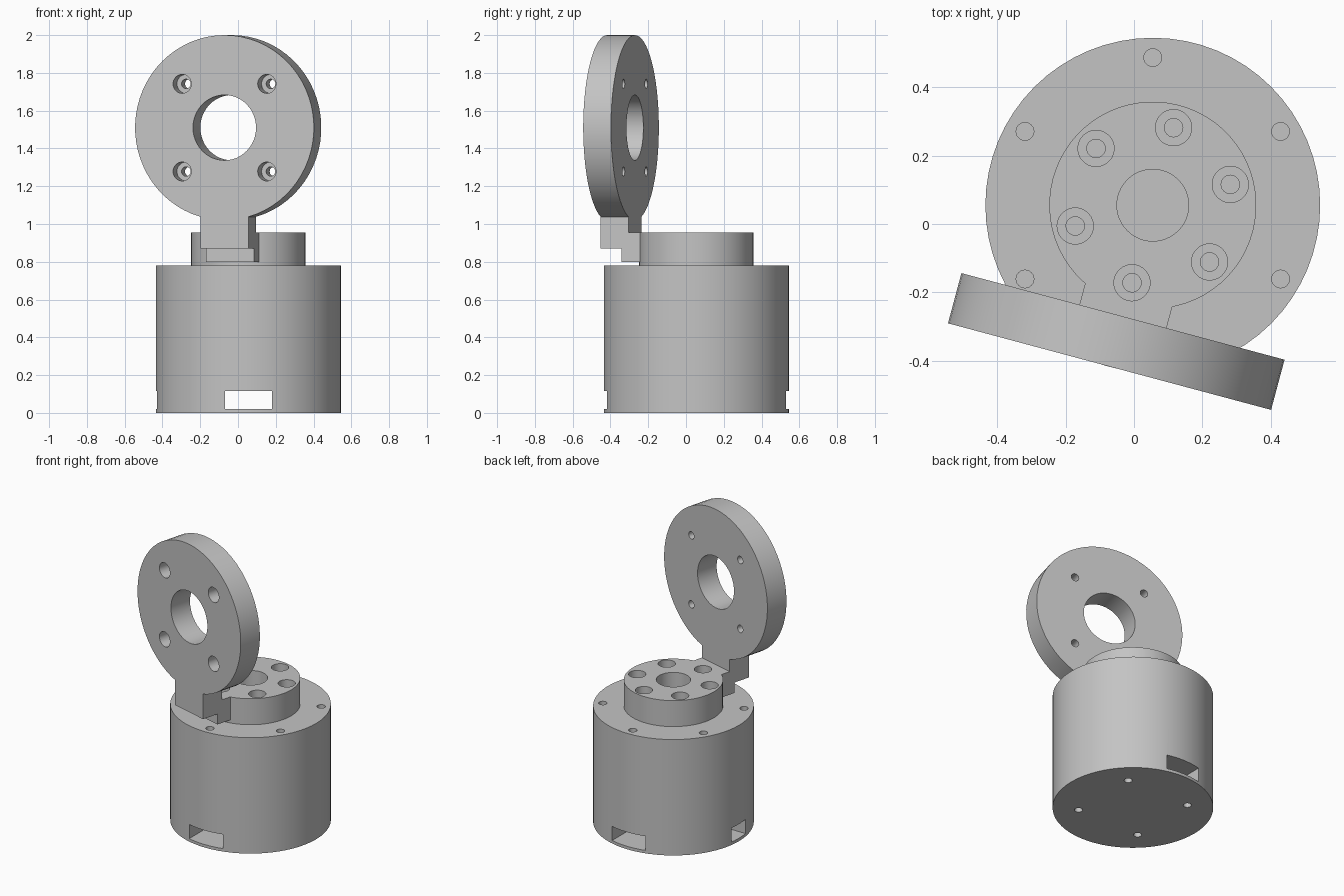
import bpy, bmesh
from math import radians, sin, cos, asin, pi
from mathutils import Matrix, Vector

if "Cube" in bpy.data.objects:
    bpy.data.objects.remove(bpy.data.objects["Cube"], do_unlink=True)

grey = bpy.data.materials.new("plain_grey")
grey.use_nodes = True
grey.diffuse_color = (0.55, 0.55, 0.55, 1)
grey.node_tree.nodes["Principled BSDF"].inputs["Base Color"].default_value = grey.diffuse_color

AXIS = 0.055          # motor axis offset in x and y
R = 0.49              # body and disc radius
TOP, HUB_TOP = 0.78, 0.955
DISC_Z = 1.51
FRONT, BACK = -0.489, -0.337   # disc faces, measured from the motor axis
HALF = 0.132          # half width of the bracket neck


def add_object(name, bm):
    bmesh.ops.recalc_face_normals(bm, faces=bm.faces)
    mesh = bpy.data.meshes.new(name)
    bm.to_mesh(mesh)
    bm.free()
    obj = bpy.data.objects.new(name, mesh)
    bpy.context.collection.objects.link(obj)
    return obj


def rod(name, r, x, y, z0, z1, segs=32):
    """Upright cylinder."""
    bm = bmesh.new()
    bmesh.ops.create_cone(bm, cap_ends=True, segments=segs, radius1=r, radius2=r,
                          depth=z1 - z0,
                          matrix=Matrix.Translation((x, y, (z0 + z1) / 2)))
    return add_object(name, bm)


def pin(name, r, x, z, y0, y1, segs=32):
    """Cylinder lying along y."""
    bm = bmesh.new()
    place = Matrix.Translation((x, (y0 + y1) / 2, z)) @ Matrix.Rotation(pi / 2, 4, 'X')
    bmesh.ops.create_cone(bm, cap_ends=True, segments=segs, radius1=r, radius2=r,
                          depth=y1 - y0, matrix=place)
    return add_object(name, bm)


def box(name, lo, hi):
    bm = bmesh.new()
    lo, hi = Vector(lo), Vector(hi)
    place = Matrix.Translation((lo + hi) / 2) @ Matrix.Diagonal((*(hi - lo), 1))
    bmesh.ops.create_cube(bm, size=1, matrix=place)
    return add_object(name, bm)


def combine(target, tool, operation='DIFFERENCE'):
    """Apply a boolean and remove the tool object."""
    tool.hide_render = True
    mod = target.modifiers.new("bool", 'BOOLEAN')
    mod.operation, mod.object, mod.solver = operation, tool, 'EXACT'
    bpy.context.view_layer.objects.active = target
    bpy.ops.object.modifier_apply(modifier=mod.name)
    bpy.data.objects.remove(tool, do_unlink=True)


def ring(count, radius, start):
    for k in range(count):
        a = radians(start) + 2 * pi * k / count
        yield radius * cos(a), radius * sin(a)


def finish(obj, turn=0):
    obj.location = (AXIS, AXIS, 0)
    obj.rotation_euler.z = radians(turn)
    obj.data.materials.clear()
    obj.data.materials.append(grey)
    bpy.ops.object.select_all(action='DESELECT')
    obj.select_set(True)
    bpy.context.view_layer.objects.active = obj
    bpy.ops.object.shade_smooth_by_angle(angle=radians(30))


# Motor body: top bore, cable slots, top and bottom screw holes
body = rod("motor_body", R, 0, 0, 0, TOP, 64)
combine(body, rod("bore", 0.105, 0, 0, 0.4, 1, 48))
combine(body, box("through_slot", (-0.125, -1, 0.02), (0.125, 1, 0.115)))
combine(body, box("side_slot", (-1, -0.075, 0.02), (0, 0.075, 0.115)))
for x, y in ring(6, 0.432, 90):
    combine(body, rod("hole", 0.026, x, y, TOP - 0.12, 1, 24))
for x, y in ring(4, 0.333, 45):
    combine(body, rod("hole", 0.025, x, y, -0.1, 0.1, 24))
finish(body)

# Rotating hub joined to the upright bracket by a short foot
bracket = rod("hub_and_bracket", 0.303, 0, 0, TOP, HUB_TOP, 64)
combine(bracket, box("foot", (-HALF, -0.375, 0.8), (HALF, -0.2, HUB_TOP)), 'UNION')

# Upright disc and neck as one extruded outline
bm = bmesh.new()
gap = asin(HALF / R)
steps = 60
outline = [(-HALF, 0.87), (HALF, 0.87)]
for i in range(steps + 1):
    a = -pi / 2 + gap + (2 * pi - 2 * gap) * i / steps
    outline.append((R * cos(a), DISC_Z + R * sin(a)))
face = bm.faces.new([bm.verts.new((x, FRONT, z)) for x, z in outline])
made = bmesh.ops.extrude_face_region(bm, geom=[face])["geom"]
bmesh.ops.translate(bm, vec=(0, BACK - FRONT, 0),
                    verts=[v for v in made if isinstance(v, bmesh.types.BMVert)])
combine(bracket, add_object("disc", bm), 'UNION')

# Hub bore and counterbored holes
combine(bracket, rod("bore", 0.105, 0, 0, 0.5, 1.1, 48))
for x, y in ring(6, 0.235, 90):
    combine(bracket, rod("counterbore", 0.053, x, y, HUB_TOP - 0.085, HUB_TOP + 0.02))
    combine(bracket, rod("hole", 0.027, x, y, TOP + 0.01, HUB_TOP + 0.02, 24))

# Disc opening and counterbored holes
combine(bracket, pin("opening", 0.173, 0, DISC_Z, -0.6, -0.2, 48))
for x, z in ring(4, 0.328, 45):
    combine(bracket, pin("counterbore", 0.05, x, DISC_Z + z, -0.6, FRONT + 0.08))
    combine(bracket, pin("hole", 0.025, x, DISC_Z + z, -0.6, -0.2, 24))
finish(bracket, -15)
